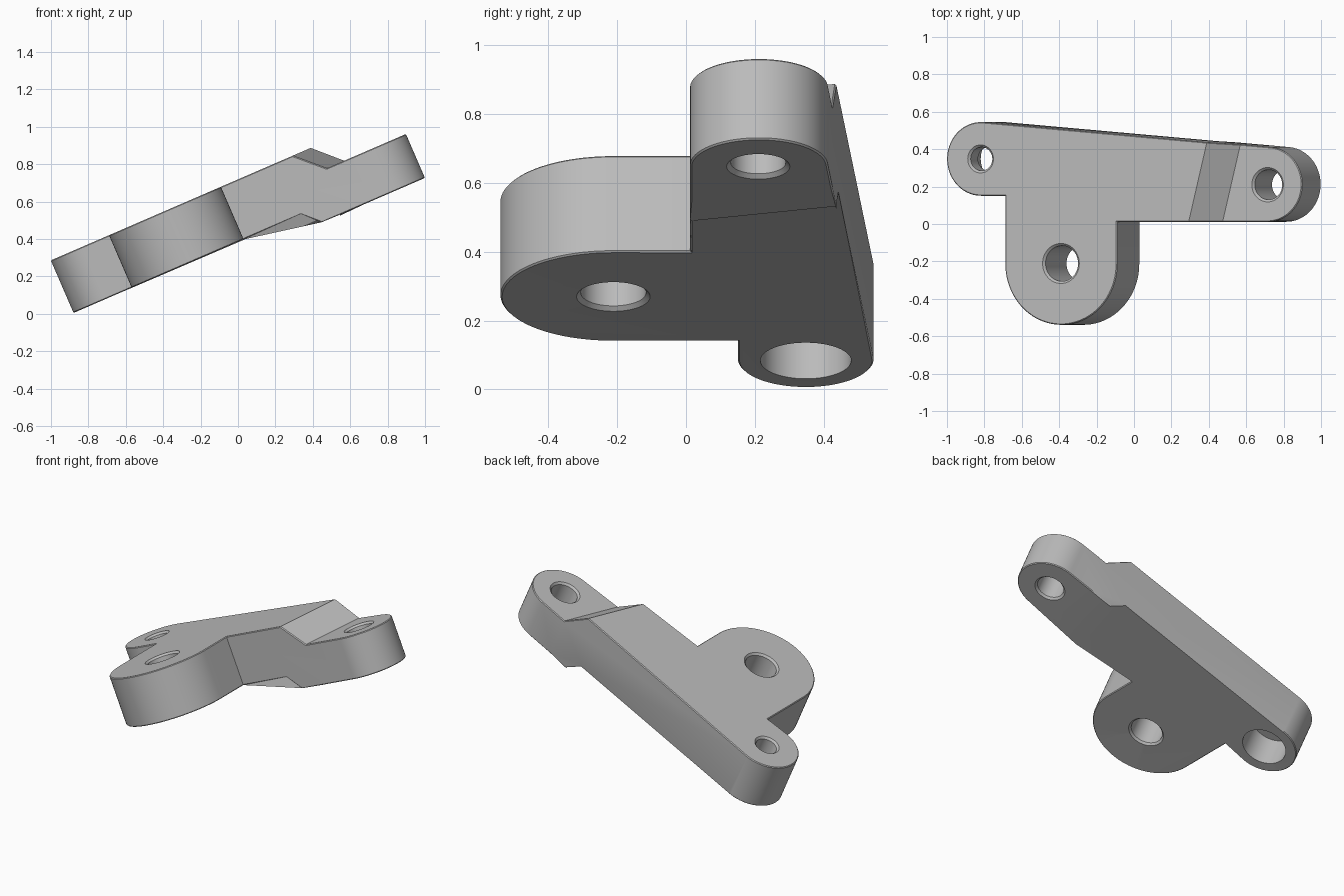
import bpy, bmesh
from math import cos, sin, radians, pi
from mathutils import Matrix, Vector

if "Cube" in bpy.data.objects:
    bpy.data.objects.remove(bpy.data.objects["Cube"])

TILT = radians(23.4)
SKEW = 0.25          # slant of the step lines across the arm
CHAMFER = 0.012
TOP, TOP_STEP = 0.66, 0.526
BASE, BASE_STEP = 0.354, 0.27

grey = bpy.data.materials.new("plain grey")
grey.use_nodes = True
grey.diffuse_color = (0.5, 0.5, 0.5, 1)
grey.node_tree.nodes["Principled BSDF"].inputs["Base Color"].default_value = (0.5, 0.5, 0.5, 1)


def arc(cx, cy, r, start, end, steps):
    angles = [radians(start + (end - start) * i / steps) for i in range(steps + 1)]
    return [(cx + r * cos(a), cy + r * sin(a)) for a in angles]


def ramp(s, s0, s1, a, b):
    t = min(1, max(0, (s - s0) / (s1 - s0)))
    return a + (b - a) * t


def make_object(name, bm):
    bmesh.ops.recalc_face_normals(bm, faces=bm.faces)
    mesh = bpy.data.meshes.new(name)
    bm.to_mesh(mesh)
    bm.free()
    mesh.materials.append(grey)
    obj = bpy.data.objects.new(name, mesh)
    bpy.context.collection.objects.link(obj)
    return obj


# Plan outline: big lobe, stepped arm end, small end
outline = [(-0.466, 0.151)]
outline += arc(-0.14, -0.213, 0.326, 180, 360, 48)
outline += [(0.186, 0.012)]
outline += arc(1.006, 0.212, 0.2, -90, 85, 40)
outline += arc(-0.608, 0.348, 0.197, 85, 270, 40)

bm = bmesh.new()
floor = bm.faces.new([bm.verts.new((x, y, 0)) for x, y in outline])
raised = bmesh.ops.extrude_face_region(bm, geom=[floor])["geom"]
bmesh.ops.translate(bm, vec=(0, 0, 1), verts=[g for g in raised if isinstance(g, bmesh.types.BMVert)])

# Slanted cuts, then lower the arm end with a sloped step
top_line, base_line = (0.601, 0.741), (0.517, 0.603)
for s in top_line + base_line:
    bmesh.ops.bisect_plane(bm, geom=bm.verts[:] + bm.edges[:] + bm.faces[:],
                           plane_co=(s, 0, 0), plane_no=Vector((1, -SKEW, 0)))
for v in bm.verts:
    s = v.co.x - SKEW * v.co.y
    if v.co.z > 0.5:
        v.co.z = ramp(s, *top_line, TOP, TOP_STEP)
    else:
        v.co.z = ramp(s, *base_line, BASE, BASE_STEP)
bmesh.ops.dissolve_limit(bm, angle_limit=radians(0.5), verts=bm.verts, edges=bm.edges)
bmesh.ops.recalc_face_normals(bm, faces=bm.faces)

# Chamfer the rim above and below
rim = [e for e in bm.edges if len(e.link_faces) == 2
       and sorted(abs(f.normal.z) > 0.3 for f in e.link_faces) == [False, True]]
bmesh.ops.bevel(bm, geom=rim, offset=CHAMFER, segments=1, affect='EDGES', clamp_overlap=True)
bracket = make_object("bracket", bm)


# Holes, each cut by a turned profile of (radius, height)
def cut_hole(x, y, profile):
    bm = bmesh.new()
    n = 48
    rings = [[bm.verts.new((x + r * cos(2 * pi * i / n), y + r * sin(2 * pi * i / n), z))
              for i in range(n)] for r, z in profile]
    for a, b in zip(rings, rings[1:]):
        for i in range(n):
            j = (i + 1) % n
            bm.faces.new((a[i], a[j], b[j], b[i]))
    bm.faces.new(rings[0])
    bm.faces.new(rings[-1])
    cutter = make_object("hole_cutter", bm)
    cutter.hide_render = True
    mod = bracket.modifiers.new("hole", 'BOOLEAN')
    mod.operation = 'DIFFERENCE'
    mod.solver = 'EXACT'
    mod.object = cutter
    bpy.context.view_layer.objects.active = bracket
    bpy.ops.object.modifier_apply(modifier=mod.name)
    bpy.data.objects.remove(cutter)


def through(r, low, high):
    c = CHAMFER
    return [(r + 2 * c, low - c), (r, low + c), (r, high - c), (r + 2 * c, high + c)]


cut_hole(-0.14, -0.211, through(0.095, BASE, TOP))
cut_hole(1.006, 0.21, through(0.08, BASE_STEP, TOP_STEP))
# Small end: narrow hole above, wide counterbore below
cut_hole(-0.608, 0.348, [(0.132, BASE - 0.05), (0.132, TOP - 0.11), (0.063, TOP - 0.11)]
         + through(0.063, BASE, TOP)[2:])

# Tilt the whole part and shade it
bracket.data.transform(Matrix.Rotation(-TILT, 4, 'Y'))
bpy.ops.object.select_all(action='DESELECT')
bracket.select_set(True)
bpy.context.view_layer.objects.active = bracket
bpy.ops.object.shade_smooth_by_angle(angle=radians(25))
